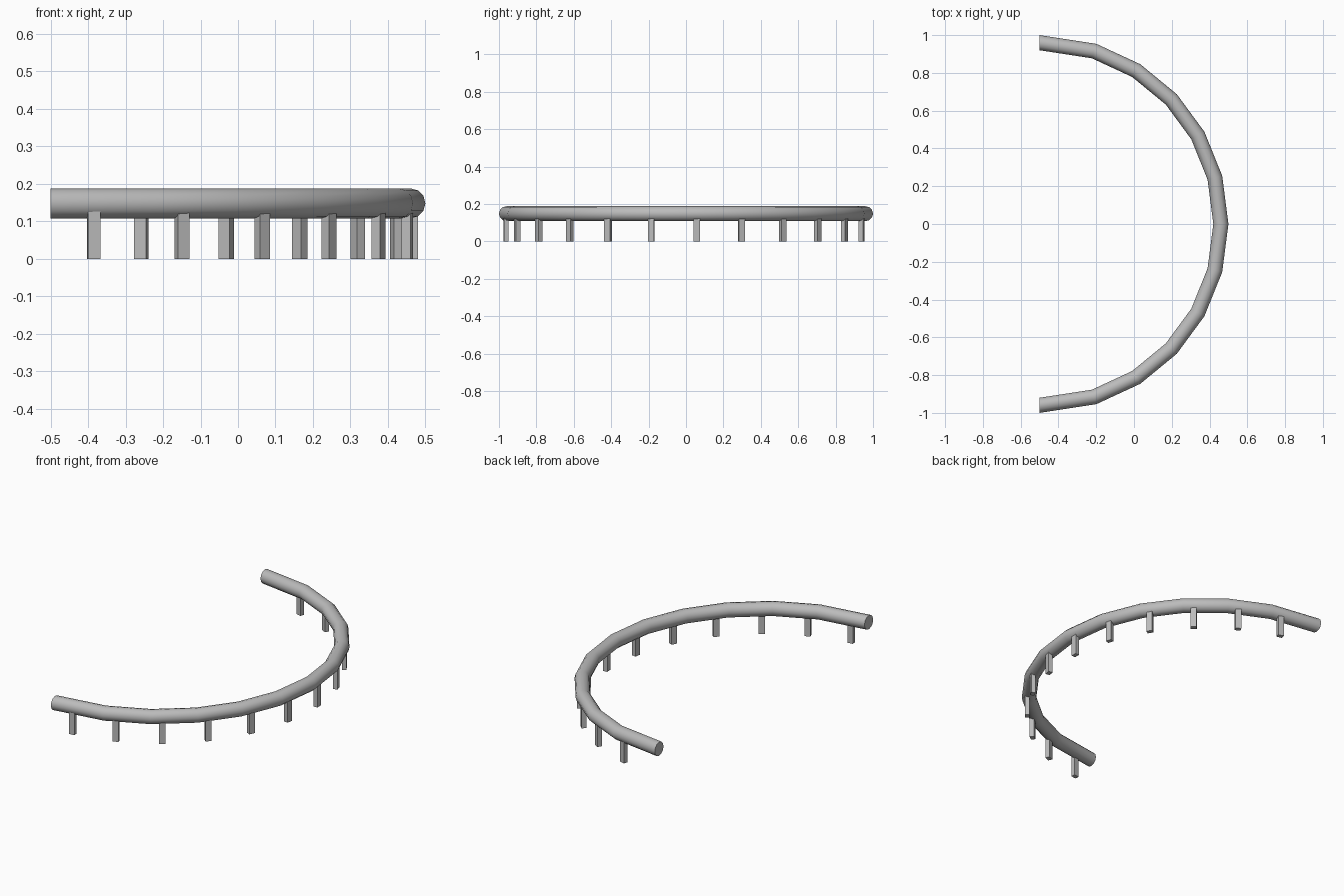
import bpy, bmesh, math
from mathutils import Matrix, Vector

cube = bpy.data.objects.get("Cube")
if cube:
    bpy.data.objects.remove(cube, do_unlink=True)

CENTRE_X = -0.5      # centre of the half circle
RAIL_RADIUS = 0.96
TUBE_RADIUS = 0.04
RAIL_HEIGHT = 0.148
SIDES = 12

grey = bpy.data.materials.new("plain grey")
grey.use_nodes = True
colour = (0.5, 0.5, 0.5, 1)
grey.diffuse_color = colour
grey.node_tree.nodes["Principled BSDF"].inputs["Base Color"].default_value = colour


def finish(bm, name):
    bmesh.ops.recalc_face_normals(bm, faces=bm.faces)
    mesh = bpy.data.meshes.new(name)
    bm.to_mesh(mesh)
    bm.free()
    mesh.materials.append(grey)
    obj = bpy.data.objects.new(name, mesh)
    bpy.context.collection.objects.link(obj)
    return obj


def on_arc(angle, radius, z):
    """Point on the arc; angle runs from the front end to the back end."""
    return Vector((CENTRE_X + radius * math.sin(angle), -radius * math.cos(angle), z))


# Curved rail: a round section swept along the half circle, longer end spans
quarter = [0, 17.5, 32.2, 46.6, 60.8, 75.2]
stations = quarter + [90] + [180 - a for a in reversed(quarter)]
bm = bmesh.new()
rings = []
for station in stations:
    ring = []
    for i in range(SIDES):
        turn = math.tau * i / SIDES
        ring.append(bm.verts.new(on_arc(math.radians(station),
                                        RAIL_RADIUS + TUBE_RADIUS * math.cos(turn),
                                        RAIL_HEIGHT + TUBE_RADIUS * math.sin(turn))))
    rings.append(ring)
for a, b in zip(rings, rings[1:]):
    for i in range(SIDES):
        j = (i + 1) % SIDES
        bm.faces.new((a[i], a[j], b[j], b[i]))
bm.faces.new(rings[0])
bm.faces.new(rings[-1])
rail = finish(bm, "curved_rail")
bpy.ops.object.select_all(action="DESELECT")
rail.select_set(True)
bpy.context.view_layer.objects.active = rail
bpy.ops.object.shade_smooth_by_angle(angle=math.radians(40))

# Support posts: flat-sided, evenly spaced and turned to follow the rail
POSTS = 12
POST_HEIGHT = 0.135
for n in range(POSTS):
    angle = math.radians(6.8 + 14.43 * n)
    bm = bmesh.new()
    bmesh.ops.create_cube(bm, size=1, matrix=(
        Matrix.Translation(on_arc(angle, 0.969, POST_HEIGHT / 2))
        @ Matrix.Rotation(angle, 4, "Z")
        @ Matrix.Diagonal((0.033, 0.025, POST_HEIGHT, 1))))
    finish(bm, f"support_post_{n + 1}")
